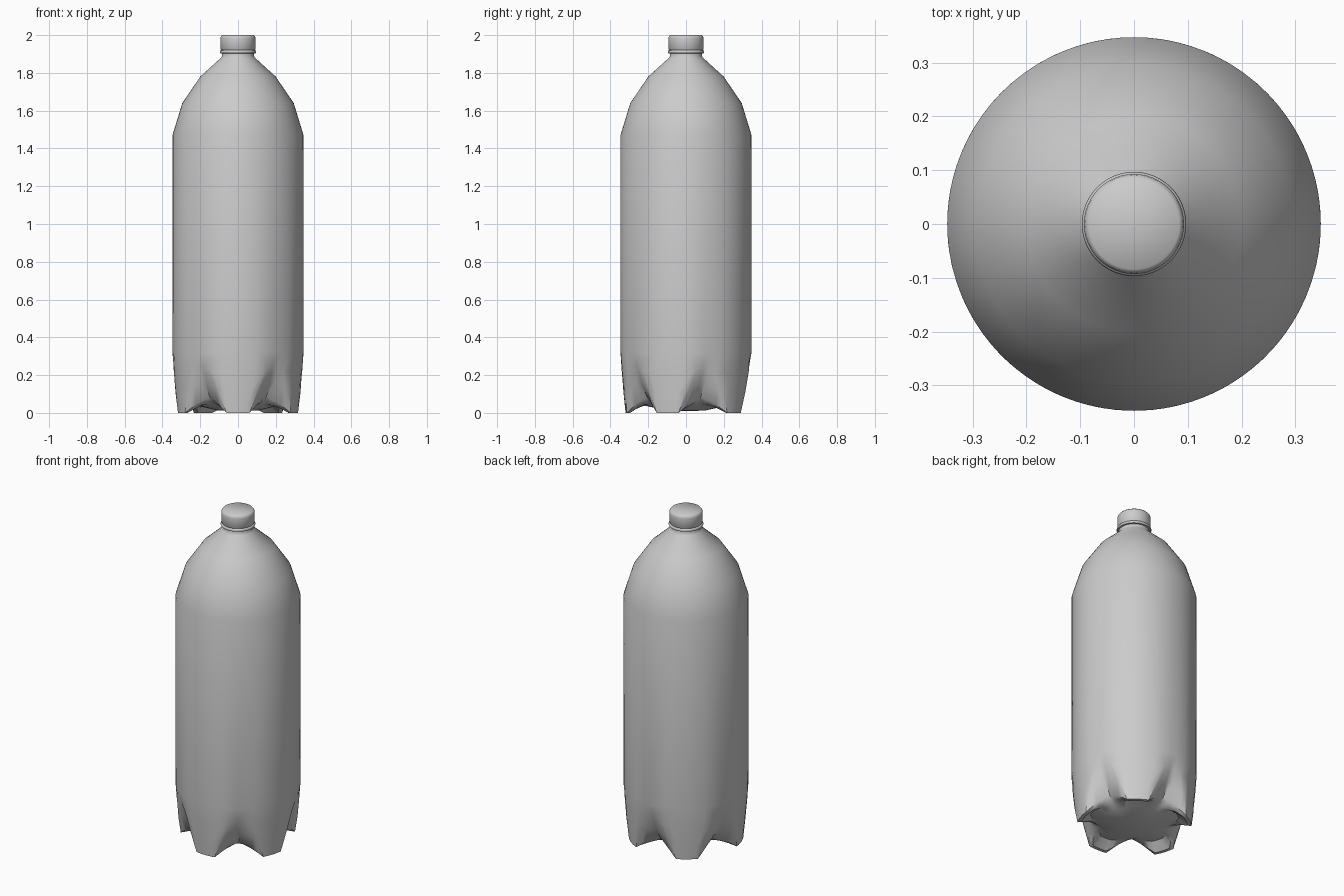
import bpy, bmesh
from math import radians, cos, sin, pi

if "Cube" in bpy.data.objects:
    bpy.data.objects.remove(bpy.data.objects["Cube"])

PETALS, FLAT, WALL = 5, 3, 5           # feet; columns per half foot, per half valley
START = -pi / 2                        # first foot faces the front


def skin(name, rings, close_first, close_last, sharp=40):
    """Skin a list of point rings and close the ends with fans to given heights."""
    bm = bmesh.new()
    loops = [[bm.verts.new(p) for p in ring] for ring in rings]
    n = len(loops[0])
    for lo, hi in zip(loops, loops[1:]):
        for i in range(n):
            j = (i + 1) % n
            bm.faces.new((lo[i], lo[j], hi[j], hi[i]))
    for loop, z in ((loops[0], close_first), (loops[-1], close_last)):
        c = bm.verts.new((0, 0, z))
        for i in range(n):
            bm.faces.new((loop[i], loop[(i + 1) % n], c))
    bmesh.ops.recalc_face_normals(bm, faces=bm.faces)
    me = bpy.data.meshes.new(name)
    bm.to_mesh(me)
    bm.free()
    ob = bpy.data.objects.new(name, me)
    bpy.context.collection.objects.link(ob)
    bpy.ops.object.select_all(action='DESELECT')
    ob.select_set(True)
    bpy.context.view_layer.objects.active = ob
    bpy.ops.object.shade_smooth_by_angle(angle=radians(sharp))
    return ob


def petal_ring(foot, valley, half_deg):
    """One ring blending from the foot profile to the valley profile."""
    a, end = radians(half_deg), pi / PETALS
    half = [(a * i / FLAT, 0.0) for i in range(FLAT + 1)]
    half += [(a + (end - a) * i / WALL, i / WALL) for i in range(1, WALL + 1)]
    cols = [(-p, w) for p, w in reversed(half[1:-1])] + half
    pts = []
    for k in range(PETALS):
        for p, u in cols:
            w = 1 - (1 - u) ** 2 if u < 1 else 1      # rounded valley floor
            w = 0.5 * w + 0.5 * u
            r = foot[0] + (valley[0] - foot[0]) * w
            z = foot[1] + (valley[1] - foot[1]) * w
            t = START + k * 2 * pi / PETALS + p
            pts.append((r * cos(t), r * sin(t), z))
    return pts


# bottle: five-footed base (foot r,z / valley r,z / half angle), from hub outwards
base = [
    ((0.10, 0.012), (0.10, 0.012), 12),
    ((0.19, 0.032), (0.17, 0.028), 9),
    ((0.25, 0.045), (0.20, 0.042), 8),
    ((0.30, 0.0), (0.23, 0.062), 9),
    ((0.32, 0.0), (0.255, 0.085), 11),
    ((0.331, 0.11), (0.30, 0.16), 17.5),
    ((0.340, 0.22), (0.332, 0.25), 24),
    ((0.347, 0.32), (0.347, 0.32), 18),
]
# wall, shoulder and neck
upper = [(0.347, 1.47), (0.295, 1.64), (0.20, 1.78), (0.09, 1.88),
         (0.085, 1.89), (0.085, 1.93)]
rings = [petal_ring(*b) for b in base]
rings += [petal_ring(p, p, 14) for p in upper]
skin("bottle", rings, 0.01, 1.93)


def lathe(name, profile, n=48):
    rings = [[(r * cos(2 * pi * i / n), r * sin(2 * pi * i / n), z) for i in range(n)]
             for r, z in profile]
    return skin(name, rings, profile[0][1], profile[-1][1], 50)


# safety ring and screw cap
lathe("cap_ring", [(0.085, 1.902), (0.094, 1.904), (0.097, 1.911), (0.094, 1.918), (0.086, 1.921)])
lathe("cap", [(0.088, 1.919), (0.093, 1.926), (0.093, 1.982), (0.091, 1.992), (0.084, 2.0)])
